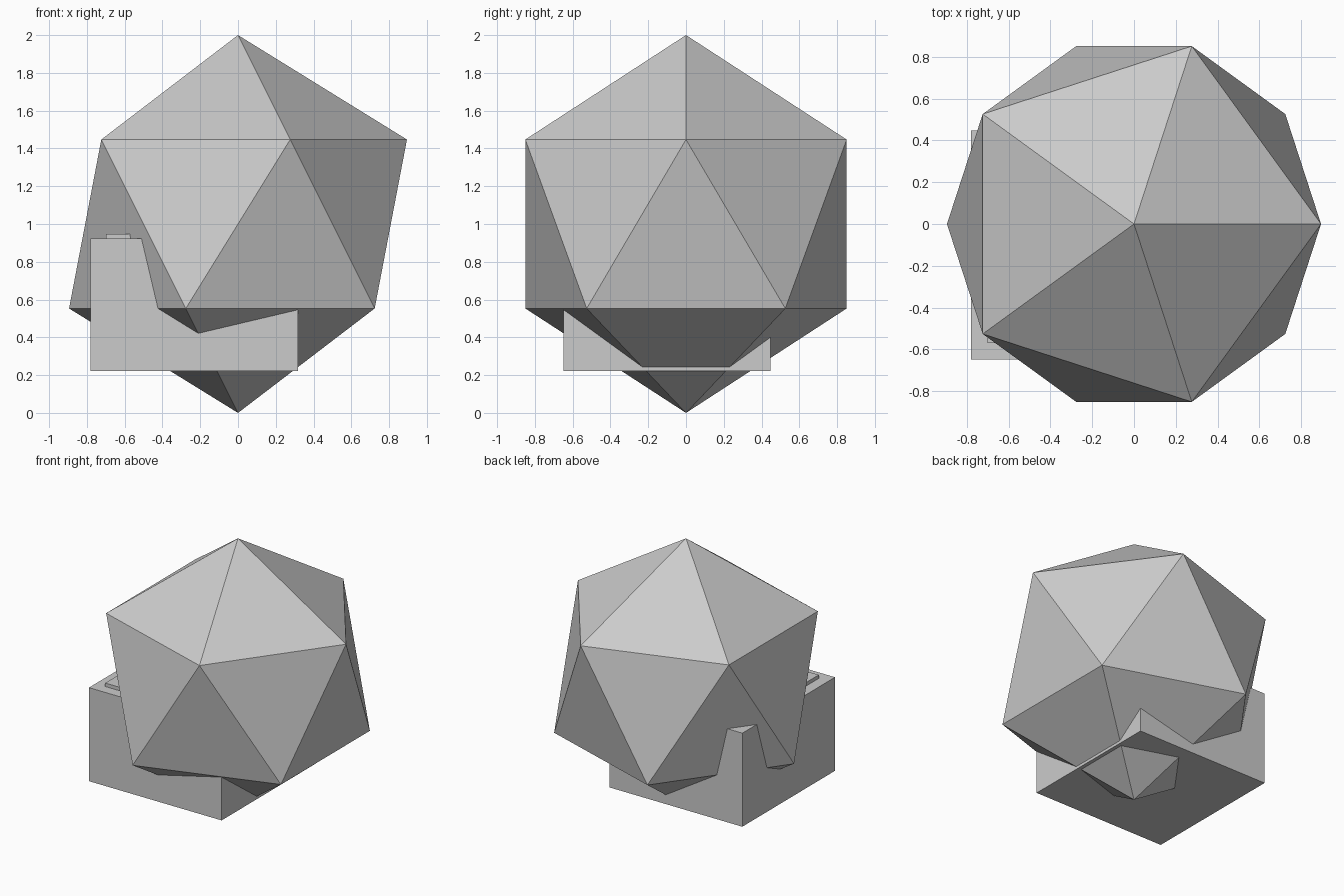
import bpy

if "Cube" in bpy.data.objects:
    bpy.data.objects.remove(bpy.data.objects["Cube"])


def box(name, lo, hi):
    """Axis-aligned box between two opposite corners."""
    center = [(a + b) / 2 for a, b in zip(lo, hi)]
    bpy.ops.mesh.primitive_cube_add(size=1, location=center)
    obj = bpy.context.object
    obj.name = name
    obj.scale = [b - a for a, b in zip(lo, hi)]
    bpy.ops.object.transform_apply(location=False, rotation=False, scale=True)
    return obj


# Large faceted icosahedron standing on its lower vertex
bpy.ops.mesh.primitive_ico_sphere_add(subdivisions=1, radius=1, location=(0, 0, 1))
bpy.context.object.name = "icosahedron"

# Block pushed through the lower left of the icosahedron
box("block", (-0.78, -0.648, 0.222), (0.318, 0.448, 0.922))

# Thin inset plate on top of the block
box("block_top_plate", (-0.70, -0.57, 0.922), (0.24, 0.37, 0.948))
